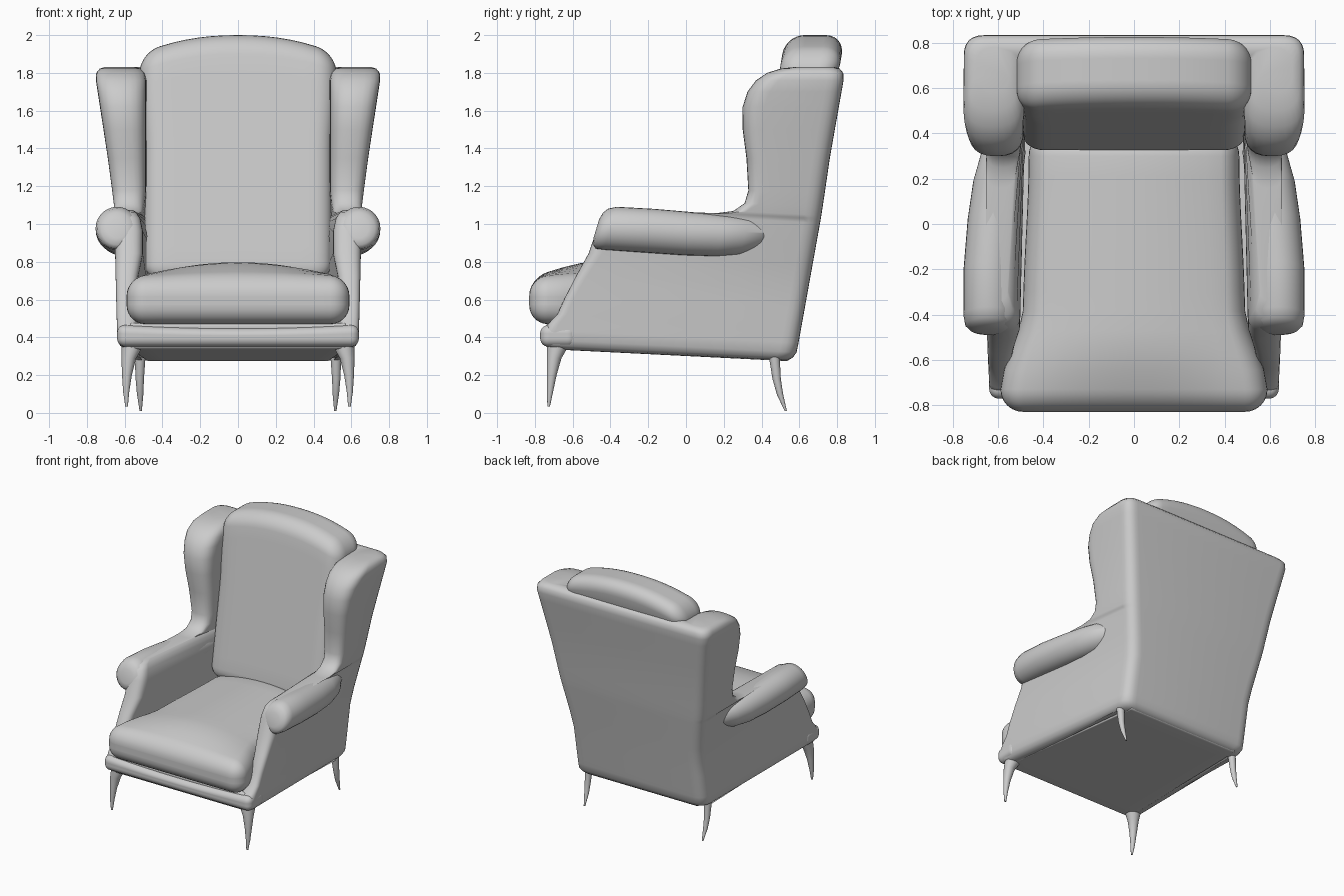
import bpy, bmesh, math
from mathutils import Vector

old = bpy.data.objects.get("Cube")
if old:
    bpy.data.objects.remove(old, do_unlink=True)

fabric = bpy.data.materials.new("grey_upholstery")
fabric.use_nodes = True
GREY = (0.6, 0.6, 0.6, 1)
fabric.diffuse_color = GREY
fabric.node_tree.nodes["Principled BSDF"].inputs["Base Color"].default_value = GREY


def finish(name, bm, angle=50):
    bmesh.ops.recalc_face_normals(bm, faces=bm.faces)
    mesh = bpy.data.meshes.new(name)
    bm.to_mesh(mesh)
    bm.free()
    mesh.materials.append(fabric)
    ob = bpy.data.objects.new(name, mesh)
    bpy.context.collection.objects.link(ob)
    bpy.ops.object.select_all(action='DESELECT')
    ob.select_set(True)
    bpy.context.view_layer.objects.active = ob
    bpy.ops.object.shade_smooth_by_angle(angle=math.radians(angle))
    return ob


def loft(name, rings, angle=50):
    """Skin a list of equal closed rings and cap both ends."""
    bm = bmesh.new()
    loops = [[bm.verts.new(p) for p in ring] for ring in rings]
    n = len(loops[0])
    for a, b in zip(loops, loops[1:]):
        for i in range(n):
            j = (i + 1) % n
            bm.faces.new((a[i], a[j], b[j], b[i]))
    for cap in (loops[0], loops[-1]):
        bmesh.ops.triangulate(bm, faces=[bm.faces.new(cap)])
    return finish(name, bm, angle)


def rounded(corners, radii, seg=6):
    """Round the corners of a closed 2D outline."""
    out = []
    for i, (p, r) in enumerate(zip(corners, radii)):
        a = p + (corners[i - 1] - p).normalized() * r
        b = p + (corners[(i + 1) % len(corners)] - p).normalized() * r
        for k in range(seg + 1):
            t = k / seg
            out.append(a * (1 - t) ** 2 + p * 2 * t * (1 - t) + b * t * t)
    return out


def soft_box(name, lo, hi, r, deform, cuts=19, core=0.6):
    """Box with rounded edges, then reshaped by a function of its points."""
    bm = bmesh.new()
    bmesh.ops.create_cube(bm, size=2)
    bmesh.ops.subdivide_edges(bm, edges=bm.edges[:], cuts=cuts, use_grid_fill=True)
    lo, hi = Vector(lo), Vector(hi)
    mid, half = (lo + hi) / 2, (hi - lo) / 2
    for v in bm.verts:
        inner = Vector([max(-core, min(core, c)) for c in v.co])
        push = (v.co - inner).normalized() * r
        v.co = deform(*[mid[i] + inner[i] / core * (half[i] - r) + push[i] for i in range(3)])
    return finish(name, bm)


def smooth(a, b, t):
    t = max(0, min(1, (t - a) / (b - a)))
    return t * t * (3 - 2 * t)


def edge_inset(radius, height):
    """How far a rounded edge draws in at a height from its end."""
    gap = max(0, radius - height)
    return radius - math.sqrt(radius * radius - gap * gap)


def tube(name, path, axis='z', n=20):
    """Round rings along a path of (x, y, z, radius)."""
    rings = []
    for x, y, z, r in path:
        ring = []
        for k in range(n):
            c, s = r * math.cos(math.tau * k / n), r * math.sin(math.tau * k / n)
            ring.append((x + c, y + s, z) if axis == 'z' else (x + c, y + 0.3 * s, z + s))
        rings.append(ring)
    return loft(name, rings, 60)


# Upholstered shell: back, wings and arm walls in one U-shaped loft
# (height, front y, inner x at the front)
BOTTOM, TOP = .322, 1.832
LEVELS = [
    (BOTTOM, -.74, .5), (.328, -.75, .5), (.342, -.755, .5), (.37, -.76, .5),
    (.42, -.755, .51), (.46, -.725, .53), (.51, -.68, .54), (.6, -.64, .545),
    (.72, -.58, .53), (.84, -.515, .505), (.96, -.475, .505), (1.03, -.445, .52),
    (1.06, -.41, .54), (1.078, -.34, .56), (1.085, .16, .53), (1.1, .25, .51),
    (1.14, .31, .5), (1.2, .33, .49), (1.35, .32, .49), (1.5, .3, .49),
    (1.62, .3, .49), (1.7, .325, .49), (1.76, .37, .49), (1.8, .42, .49),
    (1.823, .47, .49), (TOP, .52, .49),
]
shell = []
for z, yf, xi in LEVELS:
    yb = .585 + .178 * (z - .36)
    xf = .643 + .014 * smooth(.3, 1, z) + .145 * max(0, z - 1.1)
    xb = .56 + .19 * max(0, z - .75)
    d = edge_inset(.06, z - BOTTOM) + edge_inset(.065, TOP - z)
    r = min(.12, (xf - xi - 2 * d) * .47)
    half = [Vector((xb - d, yb - d)), Vector((xf - d, yf + d)),
            Vector((xi + d, yf + d)), Vector((.48 + d, yb - .15 + d))]
    radii = [.09, r, r, .01]
    corners = half + [Vector((-p.x, p.y)) for p in reversed(half)]
    slope = .05 * (1 - smooth(1.06, 1.4, z))
    shell.append([(p.x, p.y, z - slope * (p.y + .4))
                  for p in rounded(corners, radii + radii[::-1])])
loft("back_wings_and_arm_walls", shell)

# Rolled arm tops, sinking into the shell at the back
ROLL = [(.64, -.475, .975, .05), (.64, -.465, .975, .085), (.64, -.445, .975, .106),
        (.64, -.4, .977, .114), (.638, -.2, .965, .115), (.622, .02, .948, .113),
        (.602, .19, .937, .108), (.578, .31, .935, .098), (.53, .48, .935, .045)]
FRONT_LEG = [(.557, -.675, .38, .06), (.562, -.682, .345, .055), (.578, -.698, .29, .039),
             (.588, -.711, .2, .026), (.592, -.72, .11, .016), (.59, -.727, .035, .007)]
BACK_LEG = [(.518, .465, .32, .03), (.52, .48, .18, .022),
            (.518, .497, .1, .017), (.515, .528, .01, .006)]
for side, label in ((1, "left"), (-1, "right")):
    for part, path, axis in (("arm_roll", ROLL, 'y'), ("front_leg", FRONT_LEG, 'z'),
                             ("back_leg", BACK_LEG, 'z')):
        tube(label + "_" + part, [(side * x, y, z, r) for x, y, z, r in path], axis, 28)

# Seat deck and front rail
soft_box("seat_deck", (-1, -.74, .321), (1, .55, .46), .02,
         lambda x, y, z: (x * (.575 - .07 * (y + .74)), y, z - .05 * (y + .4)))
soft_box("front_rail", (-.64, -.772, .35), (.64, -.58, .468), .045,
         lambda x, y, z: (x, y, z - .02 * (1 - (x / .64) ** 2) * smooth(.38, .46, z)))


# Seat cushion: crowned, wider in front of the arms
def seat_shape(x, y, z):
    width = .465 + .1 * smooth(-.36, -.74, y) + .025 * smooth(.3, -.4, y)
    crown = .08 * (1 - (x / .58) ** 2) * smooth(-.88, -.5, y) * smooth(.55, .74, z)
    return (x * width / .585, y, z + crown)


soft_box("seat_cushion", (-.585, -.83, .47), (.585, .4, .72), .1, seat_shape)

# Back cushion: leaning, with a thicker arched head
DEPTH, HEIGHT = .315, 1.3


def back_shape(x, y, z):
    top = 2 - .1 * abs(x / .5) ** 2.2
    z = .7 + z / HEIGHT * (top - .7)
    depth = .24 + (DEPTH - .24) * smooth(1.5, 1.85, z)
    width = 1 + .05 * smooth(1.4, 1.75, z)
    return (x * width, .325 + .165 * (z - .78) + y / DEPTH * depth, z)


soft_box("back_cushion", (-.495, 0, 0), (.495, DEPTH, HEIGHT), .1, back_shape)
